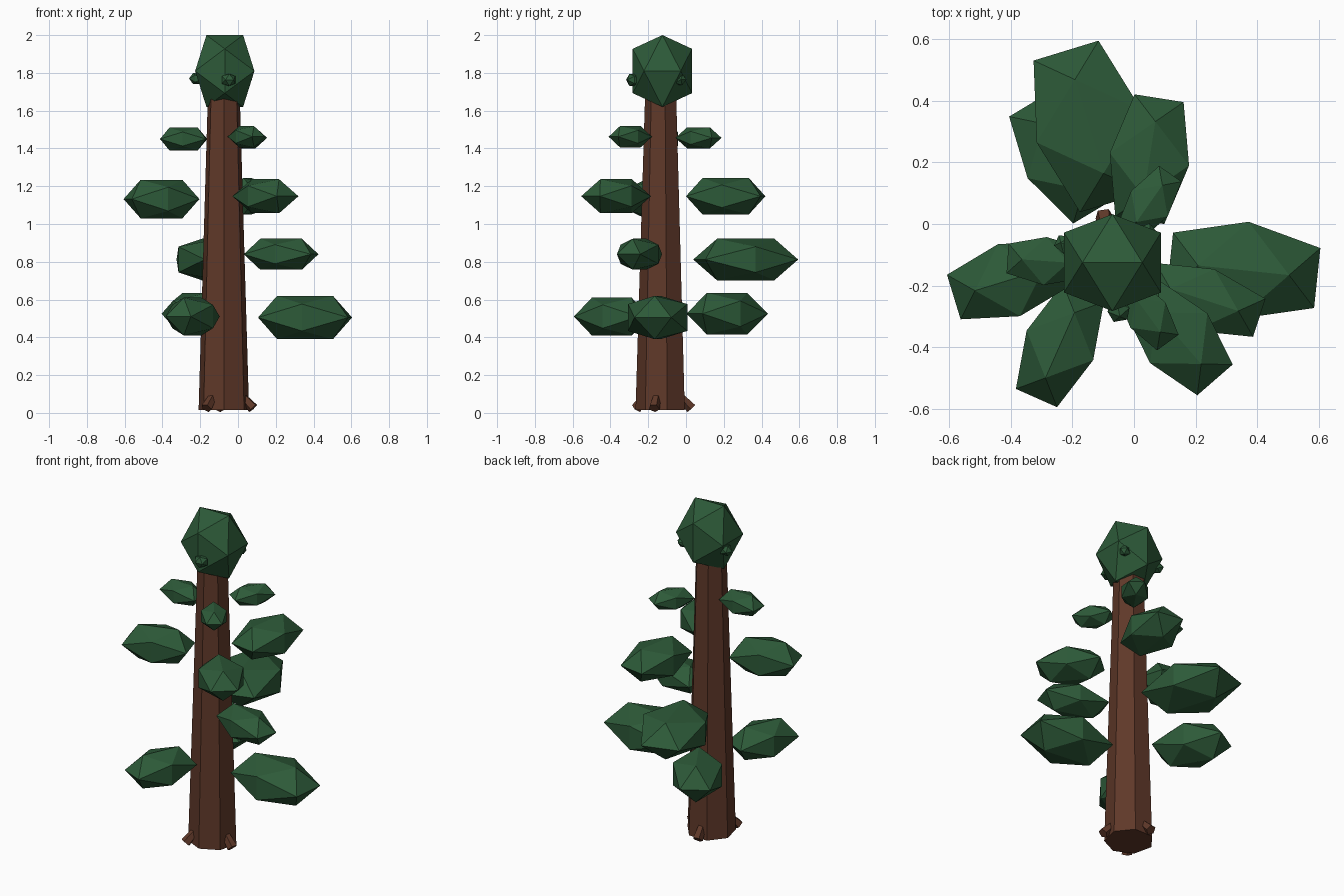
import bpy, bmesh, math
from mathutils import Vector, Matrix

if "Cube" in bpy.data.objects:
    bpy.data.objects.remove(bpy.data.objects["Cube"])

PHI = (1 + 5 ** 0.5) / 2
CX, CY = -0.075, -0.13          # trunk axis


def material(name, color):
    m = bpy.data.materials.new(name)
    m.diffuse_color = color
    m.use_nodes = True
    m.node_tree.nodes["Principled BSDF"].inputs["Base Color"].default_value = m.diffuse_color
    return m


GREEN = material("foliage_green", (0.026, 0.102, 0.040, 1))
BROWN = material("bark_brown", (0.115, 0.040, 0.022, 1))


def finish(bm, name, mat):
    bmesh.ops.recalc_face_normals(bm, faces=bm.faces)
    me = bpy.data.meshes.new(name)
    bm.to_mesh(me)
    bm.free()
    me.materials.append(mat)
    ob = bpy.data.objects.new(name, me)
    bpy.context.collection.objects.link(ob)
    return ob


def foliage(name, center, half, angle=0):
    """Stretched icosahedron with half extents, turned about z."""
    bm = bmesh.new()
    for a in (-1 / PHI, 1 / PHI):
        for b in (-1, 1):
            for co in ((a, 0, b), (b, a, 0), (0, b, a)):
                bm.verts.new([c * h for c, h in zip(co, half)])
    bmesh.ops.convex_hull(bm, input=bm.verts)
    bm.transform(Matrix.Translation(center) @ Matrix.Rotation(math.radians(angle), 4, 'Z'))
    return finish(bm, name, GREEN)


def tapered(name, p0, p1, r0, r1, sides, spin=0):
    """Tapered prism between two points."""
    p0, p1 = Vector(p0), Vector(p1)
    axis = p1 - p0
    bm = bmesh.new()
    bmesh.ops.create_cone(bm, cap_ends=True, segments=sides, radius1=r0, radius2=r1, depth=axis.length)
    # put the first corner at -y before aiming the axis
    first = max(bm.verts, key=lambda v: v.co.to_2d().length - v.co.z)
    turn = -math.pi / 2 - math.atan2(first.co.y, first.co.x) + spin
    bm.transform(Matrix.Translation((p0 + p1) / 2)
                 @ axis.to_track_quat('Z', 'Y').to_matrix().to_4x4()
                 @ Matrix.Rotation(turn, 4, 'Z'))
    return finish(bm, name, BROWN)


# Trunk: seven-sided, one corner facing the front
bm = bmesh.new()
rings = []
for z, r in ((0.015, 0.137), (1.80, 0.083)):
    rings.append([bm.verts.new((CX + r * math.sin(i * math.tau / 7),
                                CY - r * math.cos(i * math.tau / 7), z)) for i in range(7)])
for i in range(7):
    j = (i + 1) % 7
    bm.faces.new((rings[0][i], rings[0][j], rings[1][j], rings[1][i]))
bm.faces.new(rings[0])
bm.faces.new(rings[1])
finish(bm, "trunk", BROWN)

# Short roots angled down and outward at the base
for n, deg in enumerate((98, -14, -125)):
    d = Vector((math.cos(math.radians(deg)), math.sin(math.radians(deg)), 0))
    base = Vector((CX, CY, 0))
    tapered(f"root_{n + 1}", base + d * 0.10 + Vector((0, 0, 0.088)),
            base + d * 0.16 + Vector((0, 0, 0.025)), 0.022, 0.030, 5)

# Crown on top
foliage("crown", (CX + 0.005, -0.125, 1.81), (0.157, 0.157, 0.19))

# Foliage tiers: centre, half length / width / height, heading
TIERS = [
    ((0.355, -0.150, 0.505), (0.240, 0.158, 0.115), -6),
    ((-0.240, -0.393, 0.510), (0.187, 0.118, 0.100), -114),
    ((-0.229, 0.218, 0.525), (0.202, 0.135, 0.110), 121),
    ((0.228, -0.246, 0.840), (0.187, 0.105, 0.082), -18),
    ((-0.145, 0.316, 0.812), (0.257, 0.178, 0.110), 107),
    ((-0.405, -0.182, 1.132), (0.187, 0.122, 0.102), -163),
    ((0.050, 0.210, 1.147), (0.200, 0.130, 0.097), 81),
    ((0.145, -0.370, 1.147), (0.179, 0.123, 0.090), -49),
    ((-0.288, -0.120, 1.450), (0.122, 0.078, 0.060), 176),
    ((0.045, -0.295, 1.462), (0.110, 0.070, 0.056), -54),
    ((0.050, 0.066, 1.456), (0.118, 0.072, 0.056), 55),
    ((-0.215, -0.070, 1.770), (0.040, 0.030, 0.030), 155),
    ((-0.050, -0.278, 1.763), (0.036, 0.036, 0.032), -80),
    ((0.035, -0.035, 1.765), (0.036, 0.030, 0.030), 40),
]
for n, (center, half, angle) in enumerate(TIERS):
    foliage(f"foliage_{n + 1}", center, half, angle)
